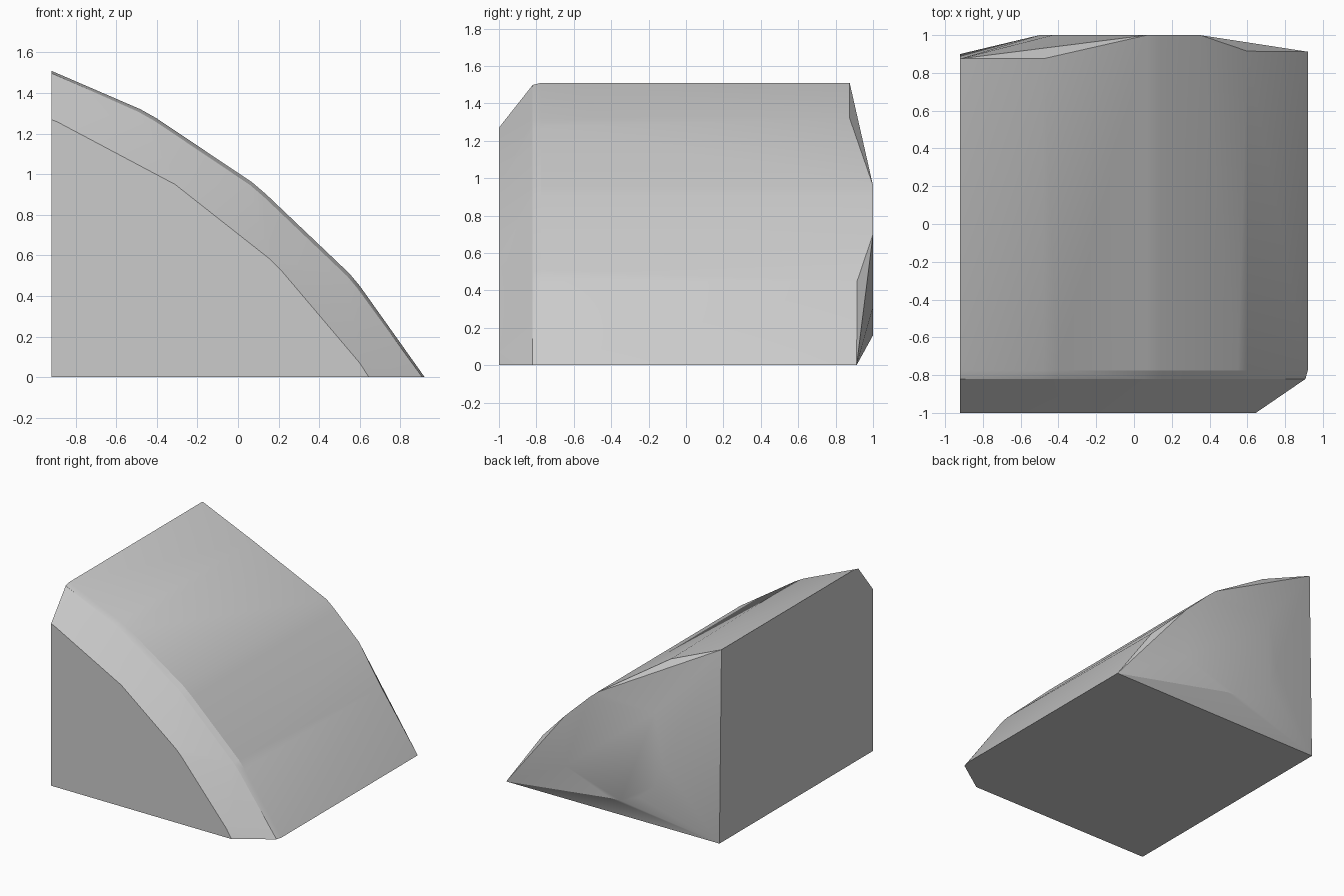
import bpy, bmesh, math

if "Cube" in bpy.data.objects:
    bpy.data.objects.remove(bpy.data.objects["Cube"])

# Curved wedge outline in x/z
outline = [(-0.92, 0), (-0.92, 1.51), (-0.48, 1.32), (-0.40, 1.275), (0.07, 0.96),
           (0.14, 0.90), (0.55, 0.51), (0.60, 0.45), (0.92, 0)]
# Smaller front face left by the wide chamfer
front = [(-0.92, 0), (-0.92, 1.27), (-0.89, 1.258), (-0.31, 0.95), (0.16, 0.58),
         (0.21, 0.53), (0.60, 0.07), (0.645, 0)]
# Flat plateau on the faceted back
plateau = [(-0.43, 0.93), (-0.50, 0.54), (-0.43, 0.355), (-0.285, 0.23), (-0.13, 0.165),
           (-0.04, 0.16), (0.35, 0.31), (0.35, 0.70), (0.14, 0.90), (0.07, 0.96)]
# Back rim corners (x, y, z)
rim = [(-0.92, 0.90, 0), (-0.92, 0.875, 1.51), (-0.48, 0.875, 1.32),
       (0.60, 0.915, 0.45), (0.92, 0.912, 0)]


def section(points, y, inset=0.0):
    return [(max(x - inset, -0.92), y, max(z - inset, 0)) for x, z in points]


points = (section(front, -1) + section(outline, -0.82, 0.012)
          + section(outline, -0.775) + section(plateau, 1) + rim)

# Wedge block: the convex skin around all sections
bm = bmesh.new()
for p in points:
    bm.verts.new(p)
res = bmesh.ops.convex_hull(bm, input=bm.verts[:])
loose = {v for v in res["geom_interior"] + res["geom_unused"]
         if isinstance(v, bmesh.types.BMVert) and v.is_valid and not v.link_faces}
bmesh.ops.delete(bm, geom=list(loose), context='VERTS')
bmesh.ops.dissolve_limit(bm, angle_limit=math.radians(0.5), verts=bm.verts[:], edges=bm.edges[:])
bmesh.ops.recalc_face_normals(bm, faces=bm.faces[:])

mesh = bpy.data.meshes.new("wedge_block")
bm.to_mesh(mesh)
bm.free()
block = bpy.data.objects.new("wedge_block", mesh)
bpy.context.collection.objects.link(block)

# Plain grey
grey = bpy.data.materials.new("plain grey")
grey.diffuse_color = (0.6, 0.6, 0.6, 1)
grey.use_nodes = True
grey.node_tree.nodes["Principled BSDF"].inputs["Base Color"].default_value = grey.diffuse_color
mesh.materials.append(grey)

bpy.context.view_layer.objects.active = block
block.select_set(True)
bpy.ops.object.shade_smooth_by_angle(angle=math.radians(20))
